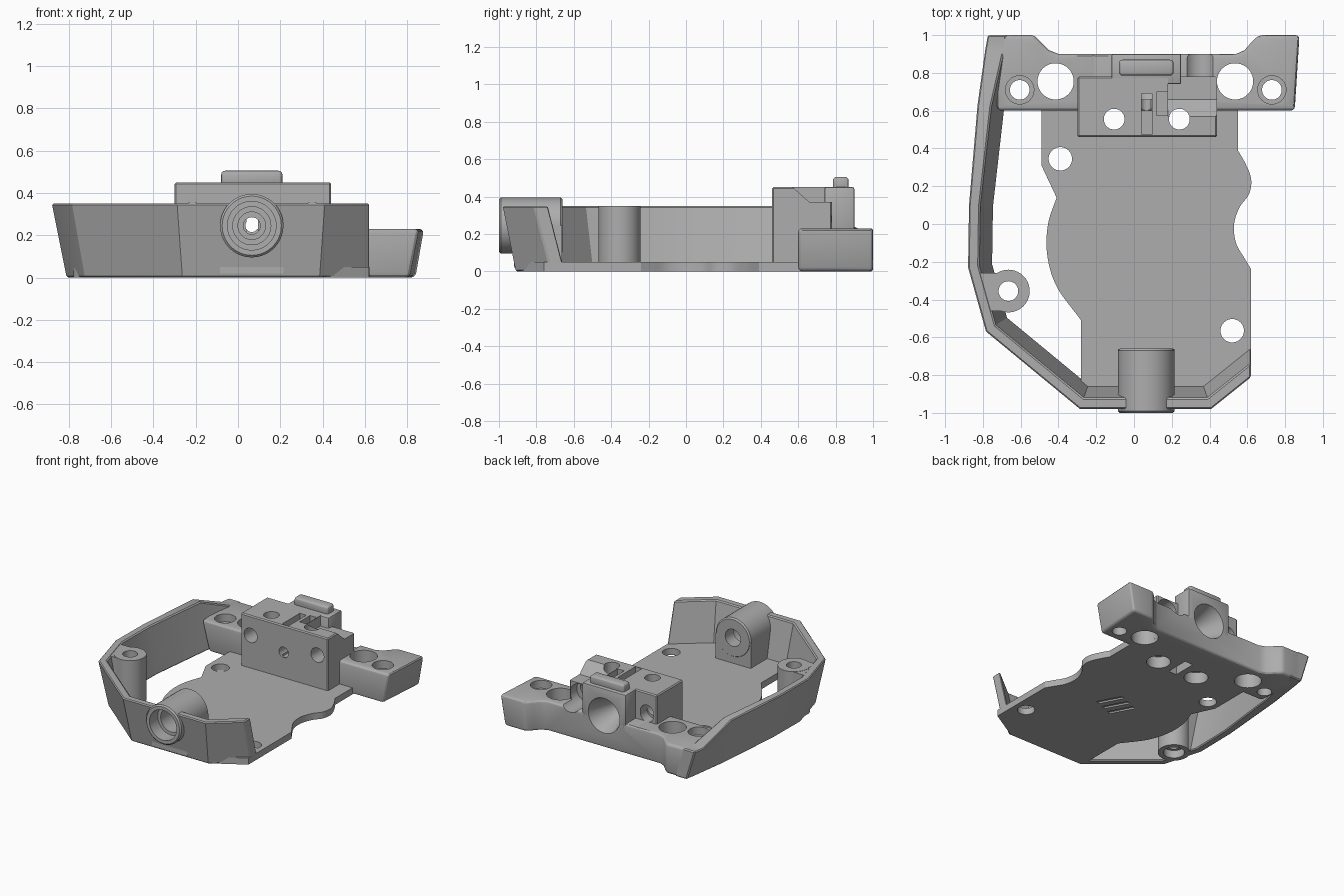
import bpy, bmesh, math
from mathutils import Vector, Matrix

if "Cube" in bpy.data.objects:
    bpy.data.objects.remove(bpy.data.objects["Cube"])

grey = bpy.data.materials.new("plain grey")
grey.use_nodes = True
tone = (0.42, 0.42, 0.42, 1)
grey.diffuse_color = tone
grey.node_tree.nodes["Principled BSDF"].inputs["Base Color"].default_value = tone


def finish(name, bm):
    bmesh.ops.recalc_face_normals(bm, faces=bm.faces)
    mesh = bpy.data.meshes.new(name)
    bm.to_mesh(mesh)
    bm.free()
    mesh.materials.append(grey)
    obj = bpy.data.objects.new(name, mesh)
    bpy.context.collection.objects.link(obj)
    return obj


def loft(name, low, high, z0, z1):
    """Solid between two outlines with equal point counts."""
    bm = bmesh.new()
    a = [bm.verts.new((x, y, z0)) for x, y in low]
    b = [bm.verts.new((x, y, z1)) for x, y in high]
    bm.faces.new(a)
    bm.faces.new(b)
    for i in range(len(a)):
        j = (i + 1) % len(a)
        bm.faces.new((a[i], a[j], b[j], b[i]))
    return finish(name, bm)


def box(name, x0, x1, y0, y1, z0, z1):
    r = [(x0, y0), (x1, y0), (x1, y1), (x0, y1)]
    return loft(name, r, r, z0, z1)


def rod(name, a, b, r0, r1=None):
    """Cylinder or cone from point a to point b."""
    a, b = Vector(a), Vector(b)
    turn = (b - a).to_track_quat('Z', 'Y').to_matrix().to_4x4()
    bm = bmesh.new()
    bmesh.ops.create_cone(bm, cap_ends=True, segments=40, radius1=r0,
                          radius2=r0 if r1 is None else r1, depth=(b - a).length,
                          matrix=Matrix.Translation((a + b) / 2) @ turn)
    return finish(name, bm)


def bake(obj):
    bpy.context.view_layer.update()
    dg = bpy.context.evaluated_depsgraph_get()
    mesh = bpy.data.meshes.new_from_object(obj.evaluated_get(dg))
    obj.modifiers.clear()
    obj.data = mesh


def bevel(obj, width, segments=2):
    m = obj.modifiers.new("bevel", 'BEVEL')
    m.width, m.segments, m.limit_method = width, segments, 'ANGLE'
    m.angle_limit = math.radians(40)
    bake(obj)


def cut(cutter, *targets):
    cutter.hide_render = True
    for t in targets:
        m = t.modifiers.new("cut", 'BOOLEAN')
        m.operation, m.solver, m.object = 'DIFFERENCE', 'EXACT', cutter
        bake(t)
    bpy.data.objects.remove(cutter)


def hole(x, y, r, z0, z1, *targets):
    cut(rod("hole_cutter", (x, y, z0), (x, y, z1), r), *targets)


def bore(x, z, y0, y1, r0, r1, *targets):
    cut(rod("bore_cutter", (x, y0, z), (x, y1, z), r0, r1), *targets)


def curve(pts, n=6):
    """Smooth line through a few points."""
    p = [Vector(q) for q in pts]
    p = [2 * p[0] - p[1]] + p + [2 * p[-1] - p[-2]]
    out = []
    for a, b, c, d in zip(p, p[1:], p[2:], p[3:]):
        for i in range(n):
            t = i / n
            out.append(((2 * b + (c - a) * t + (2 * a - 5 * b + 4 * c - d) * t * t
                         + (3 * b - a - 3 * c + d) * t ** 3) / 2)[:])
    return out + [tuple(pts[-1])]


def offset(path, dist):
    """Shift an open path to its left by a distance per point."""
    p = [Vector(q) for q in path]
    out = []
    for i, q in enumerate(p):
        a = (q - p[max(i - 1, 0)]).normalized()
        b = (p[min(i + 1, len(p) - 1)] - q).normalized()
        t = (a + b).normalized()
        ref = b if b.length else a
        out.append(q + Vector((-t.y, t.x)) * dist[i] / max(t.dot(ref), 0.5))
    return out


# Base plate with wavy sides
left = [(-0.49, 0.68), (-0.49, 0.31)] + curve(
    [(-0.41, 0.14), (-0.455, 0.0), (-0.46, -0.16), (-0.41, -0.33), (-0.28, -0.51)])
right = [(0.62, -0.76), (0.62, -0.24)] + curve(
    [(0.59, -0.19), (0.54, -0.1), (0.53, 0), (0.56, 0.09), (0.61, 0.16),
     (0.62, 0.24), (0.59, 0.32), (0.55, 0.39)]) + [(0.55, 0.68)]
outline = left + [(-0.28, -0.89), (0.4, -0.89)] + right
plate = loft("base_plate", outline, outline, 0, 0.05)

# Flared guard wall
path = [(-0.75, 1.15), (-0.79, 0.92), (-0.83, 0.63), (-0.875, 0.1), (-0.88, -0.23),
        (-0.785, -0.57), (-0.288, -0.98), (0.41, -0.98), (0.76, -0.70)]
n = len(path)
thick = [0.1, 0.1, 0.075] + [0.06] * (n - 3)
flare = 0.07
rings = [(offset(path, [flare] * n), 0), (path, 1),
         (offset(path, thick), 1), (offset(path, [t + flare for t in thick]), 0)]
bm = bmesh.new()
rows = []
for pts, up in rings:
    rows.append([bm.verts.new((x, y, up * (0.23 if y > 0.85 else 0.35))) for x, y in pts])
for k in range(4):
    a, b = rows[k], rows[(k + 1) % 4]
    for i in range(n - 1):
        bm.faces.new((a[i], a[i + 1], b[i + 1], b[i]))
for i in (0, n - 1):
    bm.faces.new([r[i] for r in rows])
wall = finish("guard_wall", bm)
cut(box("trim_cutter", 0.62, 1.2, -1.2, 0, -0.1, 0.6), wall)
cut(box("trim_cutter", -1.2, 0, 1.0, 1.4, -0.1, 0.6), wall)
bevel(wall, 0.008, 1)

# Rear crossbar
back = [(0.66, 1), (0.62, 0.96), (0.585, 0.92), (0.54, 0.9),
        (-0.4, 0.9), (-0.45, 0.92), (-0.49, 0.96), (-0.53, 1)]
bar = loft("rear_bar", [(-0.67, 0.6), (0.81, 0.6), (0.84, 1)] + back + [(-0.7, 1)],
           [(-0.73, 0.6), (0.855, 0.6), (0.88, 1)] + back + [(-0.74, 1)], 0, 0.23)
bevel(bar, 0.022, 3)

# Mounting block, stepped down on one side
block = box("mount_block", -0.3, 0.44, 0.46, 0.78, 0.02, 0.45)
bevel(block, 0.008, 1)
step = box("step_cutter", 0.18, 0.6, 0.57, 0.9, 0.37, 0.6)
for v in step.data.vertices:
    if v.co.y < 0.6:
        v.co.y = 0.66 if v.co.z < 0.4 else 0.4855 - 0.0855 + 0.001
cut(step, block)
rear_box = box("rear_housing", -0.12, 0.25, 0.74, 0.9, 0.18, 0.45)
bevel(rear_box, 0.01, 2)
key = box("top_key", -0.08, 0.21, 0.785, 0.87, 0.43, 0.505)
bevel(key, 0.02, 3)

# Block slots and bores
cut(box("slot_cutter", 0.04, 0.095, 0.475, 0.69, 0.2, 0.6), block)
cut(box("slot_cutter", 0.03, 0.1, 0.5, 0.68, -0.1, 0.14), block, plate, bar)
cut(box("slot_cutter", 0.12, 0.178, 0.575, 0.7, 0.28, 0.6), block)
for x in (-0.105, 0.24):
    hole(x, 0.555, 0.055, -0.1, 0.6, block, plate, bar)
    hole(x, 0.555, 0.085, -0.1, 0.09, block, plate, bar)
for x, r in ((-0.215, 0.055), (0.35, 0.085)):
    bore(x, 0.3, 0.4, 0.85, 0.055, 0.055, block)
    bore(x, 0.28, 0.7, 1.1, r, r, block, bar)
bore(0.065, 0.245, 0.3, 0.95, 0.03, 0.03, block, bar, rear_box)
bore(0.065, 0.245, 0.4, 0.55, 0.04, 0.04, block)
bore(0.065, 0.245, 0.66, 0.92, 0.05, 0.14, block, bar, rear_box)

# Crossbar and plate holes
for x in (-0.415, 0.535):
    hole(x, 0.755, 0.096, -0.1, 0.6, bar, plate)
for x in (-0.605, 0.73):
    hole(x, 0.71, 0.052, -0.1, 0.6, bar, wall)
    hole(x, 0.71, 0.075, 0.17, 0.6, bar)
for x, y in ((-0.39, 0.345), (0.52, -0.565)):
    hole(x, y, 0.062, -0.1, 0.2, plate)

# Shallow grooves underneath
for i in range(3):
    x, y = 0.155 - 0.075 * i, -0.075 - 0.03 * i
    g = [(x + 0.03, y - 0.09), (x + 0.06, y - 0.08), (x - 0.03, y + 0.09), (x - 0.06, y + 0.08)]
    cut(loft("groove_cutter", g, g, -0.05, 0.012), plate)

# Side post and its web to the wall
post = rod("side_post", (-0.665, -0.355, 0), (-0.665, -0.355, 0.35), 0.113)
web = loft("post_web", [(-0.73, -0.46), (-0.66, -0.46), (-0.66, -0.26), (-0.75, -0.26)],
           [(-0.79, -0.46), (-0.66, -0.46), (-0.66, -0.26), (-0.83, -0.26)], 0.002, 0.348)
hole(-0.665, -0.355, 0.052, -0.1, 0.6, post, web, wall)
hole(-0.665, -0.355, 0.075, -0.1, 0.06, post, web, wall)

# Front barrel on its pedestal
barrel = rod("front_barrel", (0.065, -1, 0.245), (0.065, -0.66, 0.245), 0.15)
bevel(barrel, 0.01, 1)
pedestal = box("barrel_pedestal", -0.085, 0.215, -0.92, -0.662, 0.02, 0.245)
for y0, y1, r0, r1 in ((-1.1, -0.9, 0.115, 0.115), (-0.92, -0.76, 0.09, 0.09),
                       (-0.8, -0.55, 0.065, 0.065)):
    bore(0.065, 0.245, y0, y1, r0, r1, barrel, pedestal, wall)

# Smooth the round parts and keep edges crisp
for obj in (plate, wall, bar, block, rear_box, key, post, web, barrel, pedestal):
    bpy.ops.object.select_all(action='DESELECT')
    obj.select_set(True)
    bpy.context.view_layer.objects.active = obj
    bpy.ops.object.shade_smooth_by_angle(angle=math.radians(25))
